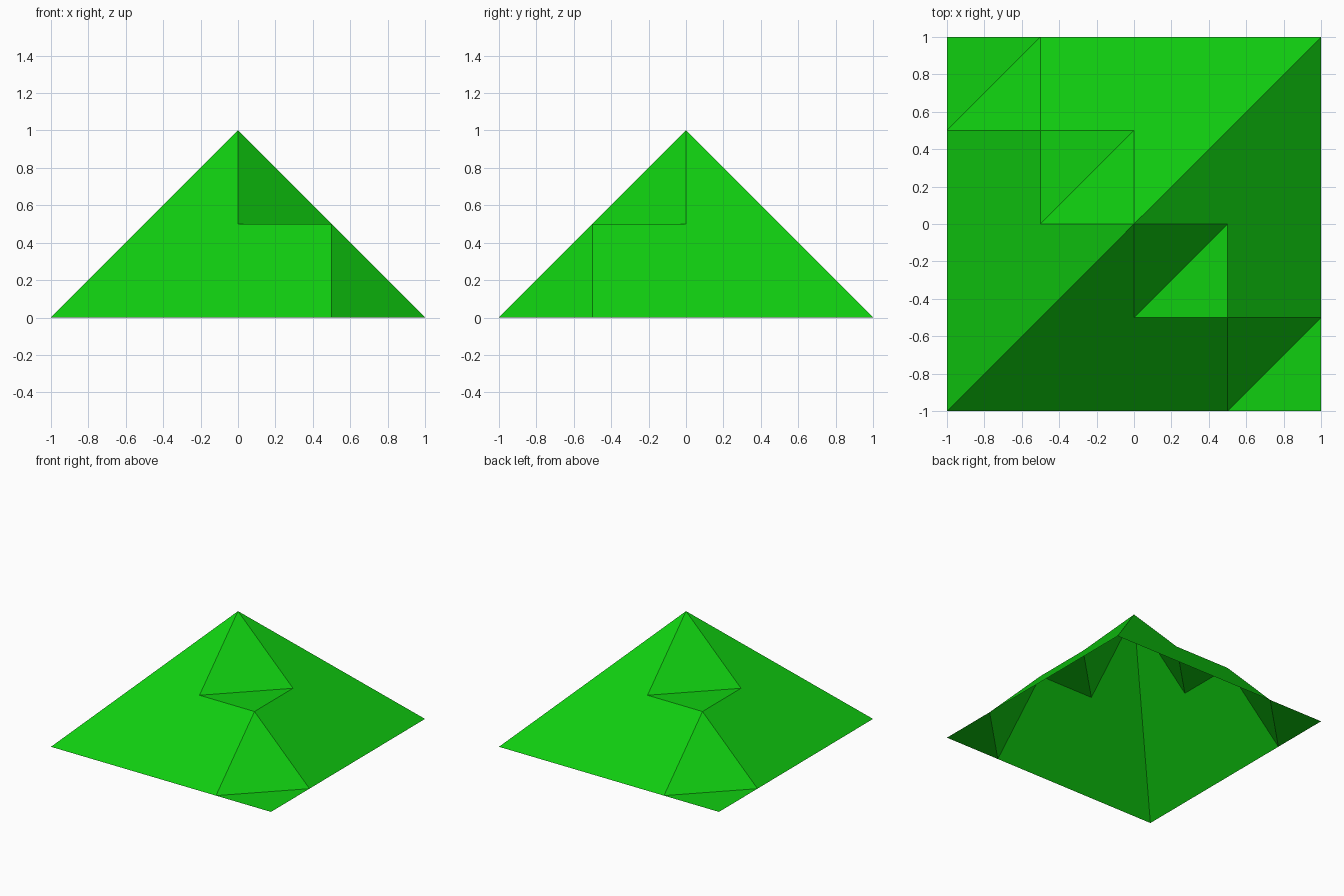
import bpy
import bmesh

cube = bpy.data.objects.get("Cube")
if cube:
    bpy.data.objects.remove(cube, do_unlink=True)

# One flat green for the whole shell
green = bpy.data.materials.new("bright_green")
green.use_nodes = True
colour = (0.005, 0.62, 0.005, 1.0)
green.diffuse_color = colour
green.node_tree.nodes["Principled BSDF"].inputs["Base Color"].default_value = colour


def build(name, outlines):
    """Lift plan outlines onto the pyramid, repeating each half a turn round."""
    bm = bmesh.new()
    for turn in (1, -1):
        for outline in outlines:
            verts = [bm.verts.new((turn * x, turn * y, 1 - max(abs(x), abs(y))))
                     for x, y in outline]
            bm.faces.new(verts)
    bmesh.ops.remove_doubles(bm, verts=bm.verts, dist=0.0001)
    mesh = bpy.data.meshes.new(name)
    bm.to_mesh(mesh)
    bm.free()
    mesh.materials.append(green)
    obj = bpy.data.objects.new(name, mesh)
    bpy.context.collection.objects.link(obj)
    return obj


# Large slopes, with a staircase outline along the notched ridges
front = [(-1, -1), (0.5, -1), (0.5, -0.5), (0, -0.5), (0, 0)]
side = [(-y, -x) for x, y in reversed(front)]
build("pyramid_slopes", [front, side])

# Notches down each ridge: a slanted facet above a level ledge
facets, ledges = [], []
for s in (0, 0.5):
    low, far, corner = (s, -s - 0.5), (s + 0.5, -s), (s + 0.5, -s - 0.5)
    facets.append([(s, -s), low, far])
    ledges.append([low, corner, far])
build("notch_facets", facets)
build("notch_ledges", ledges)
